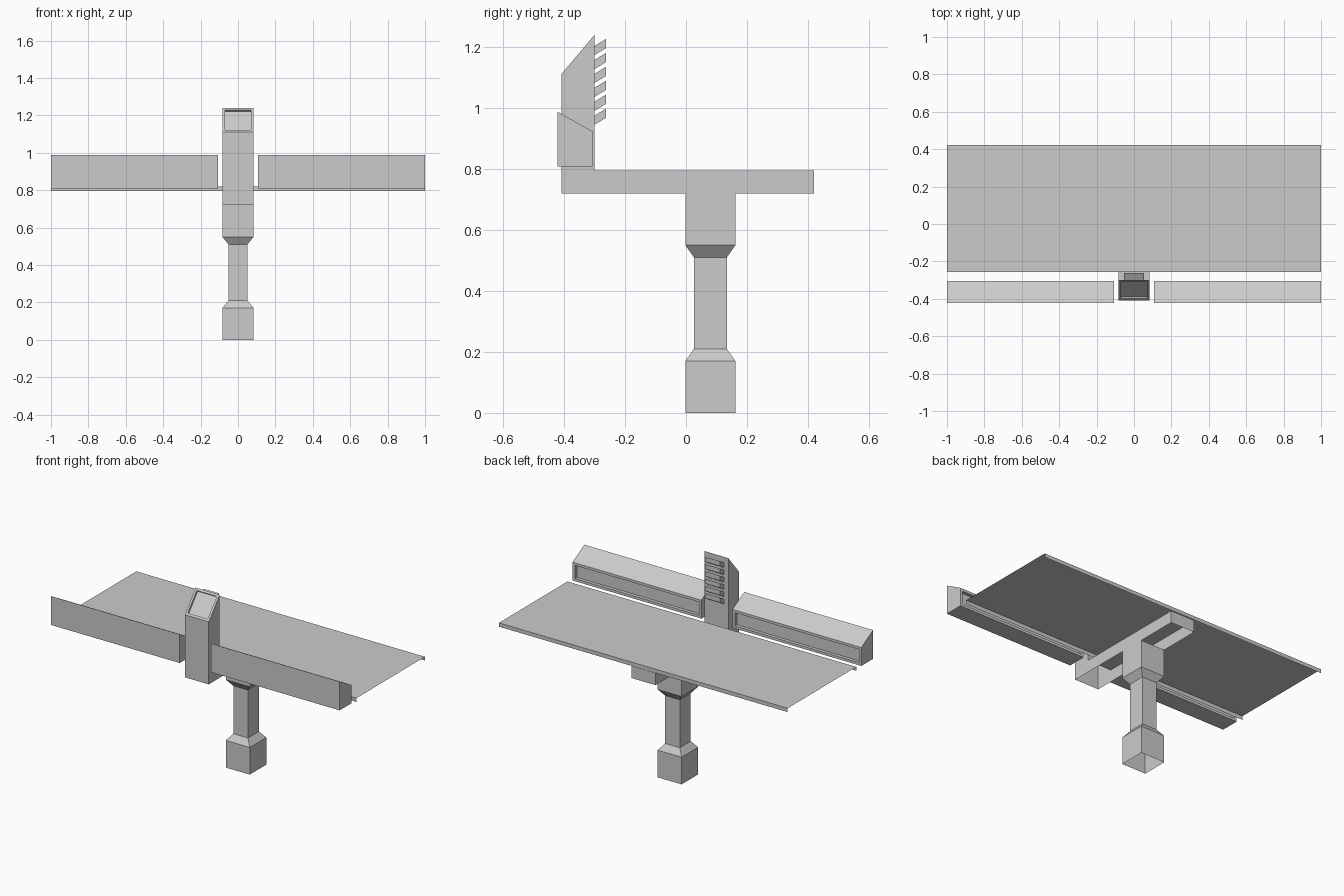
import bpy, bmesh

cube = bpy.data.objects.get("Cube")
if cube:
    bpy.data.objects.remove(cube, do_unlink=True)

# Single grey finish
grey = bpy.data.materials.new("plain_grey")
grey.use_nodes = True
colour = (0.6, 0.6, 0.6, 1)
grey.diffuse_color = colour
grey.node_tree.nodes["Principled BSDF"].inputs["Base Color"].default_value = colour


def finish(name, bm):
    mesh = bpy.data.meshes.new(name)
    bm.to_mesh(mesh)
    bm.free()
    mesh.materials.append(grey)
    obj = bpy.data.objects.new(name, mesh)
    bpy.context.collection.objects.link(obj)
    return obj


def prism(name, profile, x0, x1, recess=None, border=0.014, depth=0.012, open_sides=(), open_ends=False):
    """Extrude a (y, z) profile along x; sides are numbered by their first point."""
    bm = bmesh.new()
    a, b = [[bm.verts.new((x, y, z)) for y, z in profile] for x in (x0, x1)]
    ends = [bm.faces.new(a), bm.faces.new(b[::-1])]
    n = len(profile)
    sides = [bm.faces.new((a[i], b[i], b[(i + 1) % n], a[(i + 1) % n])) for i in range(n)]
    bmesh.ops.recalc_face_normals(bm, faces=bm.faces[:])
    if recess is not None:
        bmesh.ops.inset_individual(bm, faces=[sides[recess]], thickness=border, use_even_offset=True)
        bmesh.ops.inset_individual(bm, faces=[sides[recess]], thickness=0.0005, depth=-depth)
    gone = [sides[i] for i in open_sides] + (ends if open_ends else [])
    if gone:
        bmesh.ops.delete(bm, geom=gone, context='FACES')
    return finish(name, bm)


# Column: flared base, slim shaft and flared head, hollow at both ends
bm = bmesh.new()
centre_y = 0.08
rings = []
for z, hx, hy in [(0, 0.083, 0.082), (0.17, 0.083, 0.082), (0.21, 0.051, 0.054),
                  (0.51, 0.051, 0.054), (0.55, 0.083, 0.082), (0.72, 0.083, 0.082)]:
    rings.append([bm.verts.new((sx * hx, centre_y + sy * hy, z))
                  for sx, sy in ((-1, -1), (1, -1), (1, 1), (-1, 1))])
for low, high in zip(rings, rings[1:]):
    for i in range(4):
        j = (i + 1) % 4
        bm.faces.new((low[i], low[j], high[j], high[i]))
finish("column", bm)

# Cross beam and upright tower in one hollow piece, with a recessed sloping panel
prism("beam_and_tower",
      [(-0.408, 0.72), (0.42, 0.72), (0.42, 0.795), (-0.3, 0.795), (-0.3, 1.24), (-0.408, 1.112)],
      -0.083, 0.083, recess=4, open_sides=[0])

# Louvres on the back of the tower
for k in range(6):
    z = 0.945 + 0.0457 * k
    prism(f"louvre_{k + 1}", [(-0.3, z), (-0.262, z + 0.023), (-0.262, z + 0.053), (-0.3, z + 0.03)],
          -0.053, 0.053)

# Thin deck with turned-down front and back lips
prism("deck", [(-0.256, 0.797), (0.422, 0.797), (0.422, 0.821), (-0.256, 0.821)],
      -1, 1, open_sides=[0], open_ends=True)

# Side boxes with sloping tops and recessed back panels
for side, x0, x1 in (("left", 0.108, 1), ("right", -1, -0.108)):
    prism(f"{side}_box", [(-0.422, 0.808), (-0.306, 0.808), (-0.306, 0.923), (-0.422, 0.988)],
          x0, x1, recess=1, border=0.016, depth=0.02)
